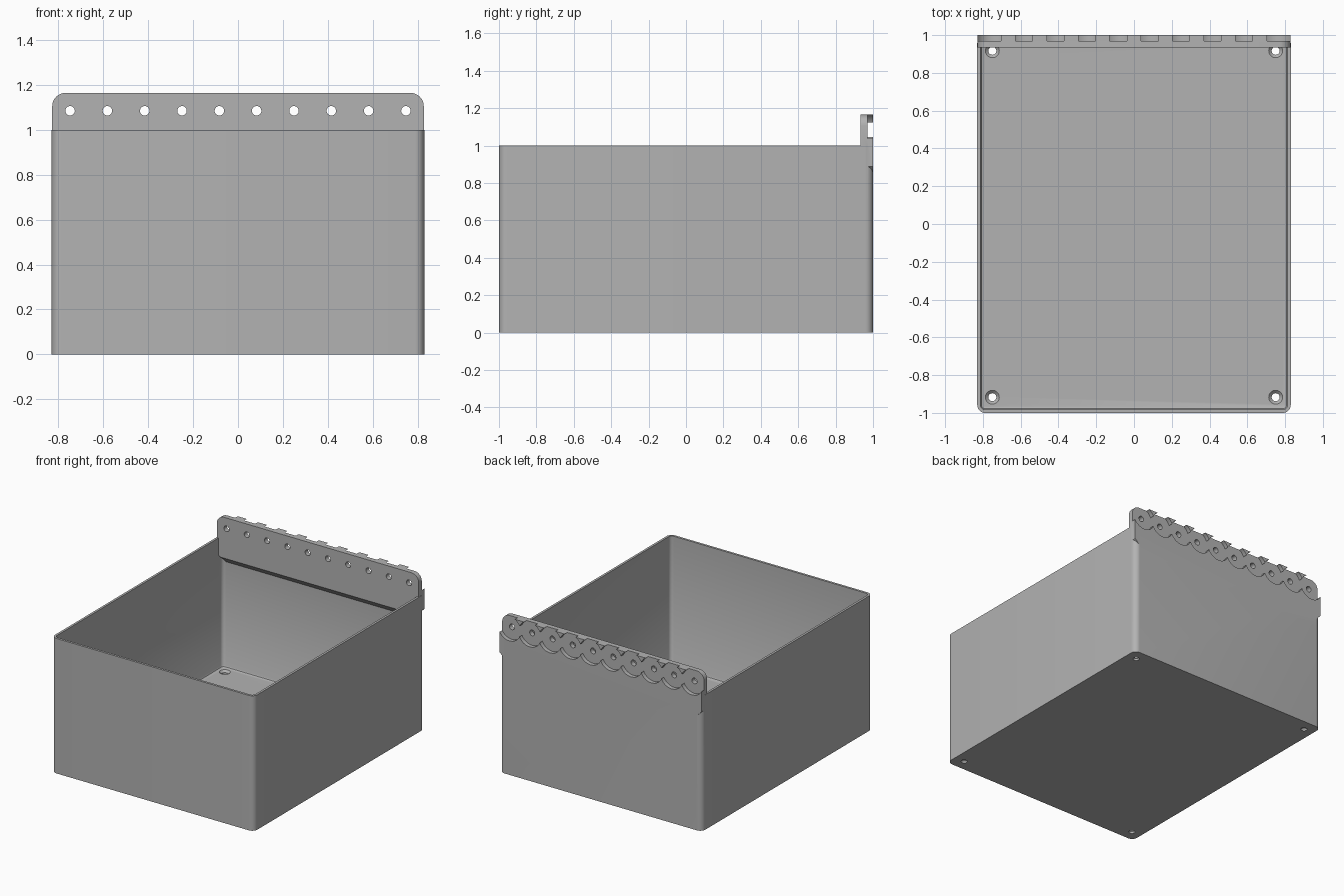
import bpy
import bmesh
import math
from mathutils import Matrix, Vector

if "Cube" in bpy.data.objects:
    bpy.data.objects.remove(bpy.data.objects["Cube"])

grey = bpy.data.materials.new("plain grey")
grey.use_nodes = True
colour = (0.45, 0.45, 0.45, 1)
grey.diffuse_color = colour
grey.node_tree.nodes["Principled BSDF"].inputs["Base Color"].default_value = colour

HALF_X, HALF_Y, CORNER, WALL = 0.83, 1.0, 0.042, 0.017
PITCH, HOLE_Z = 0.1663, 1.085


def make_object(name, bm):
    bmesh.ops.recalc_face_normals(bm, faces=bm.faces)
    mesh = bpy.data.meshes.new(name)
    bm.to_mesh(mesh)
    bm.free()
    mesh.materials.append(grey)
    obj = bpy.data.objects.new(name, mesh)
    bpy.context.collection.objects.link(obj)
    return obj


def rounded_rect(hx, hy, r, steps=8):
    points = []
    for i, (sx, sy) in enumerate([(1, 1), (-1, 1), (-1, -1), (1, -1)]):
        for k in range(steps + 1):
            a = (i + k / steps) * math.pi / 2
            points.append((sx * (hx - r) + r * math.cos(a), sy * (hy - r) + r * math.sin(a)))
    return points


def loft(name, rings):
    """Closed solid through matching rings of 3D points."""
    bm = bmesh.new()
    loops = [[bm.verts.new(p) for p in ring] for ring in rings]
    n = len(loops[0])
    for a, b in zip(loops, loops[1:]):
        for i in range(n):
            j = (i + 1) % n
            bm.faces.new((a[i], a[j], b[j], b[i]))
    bm.faces.new(loops[0])
    bm.faces.new(loops[-1])
    return make_object(name, bm)


def tray_solid(name, levels):
    """Rounded rectangles, each inset from the outer wall, stacked in z."""
    rings = []
    for z, inset in levels:
        outline = rounded_rect(HALF_X - inset, HALF_Y - inset, CORNER - inset)
        rings.append([(x, y, z) for x, y in outline])
    return loft(name, rings)


def rod(name, centre, r1, r2, depth, axis="Z"):
    bm = bmesh.new()
    turn = Matrix.Rotation(math.pi / 2, 4, "X") if axis == "Y" else Matrix()
    bmesh.ops.create_cone(bm, cap_ends=True, segments=48, radius1=r1, radius2=r2,
                          depth=depth, matrix=Matrix.Translation(Vector(centre)) @ turn)
    return make_object(name, bm)


def combine(obj, other, operation):
    mod = obj.modifiers.new("cut", "BOOLEAN")
    mod.operation, mod.solver, mod.object = operation, "EXACT", other
    bpy.context.view_layer.objects.active = obj
    bpy.ops.object.modifier_apply(modifier=mod.name)
    bpy.data.objects.remove(other)


# Open box with a softened floor edge
box = tray_solid("storage_box", [(0, 0), (1, 0)])
cavity = tray_solid("cavity_cutter", [(0.03, 0.03), (0.034, 0.022), (0.043, WALL), (1.2, WALL)])
combine(box, cavity, "DIFFERENCE")

# Hinge flange: side profile, sloped underneath, trimmed to the rear outline
side = [(0.934, 1.165), (1, 1.165), (1, 0.8), (0.985, 0.81), (0.934, 0.862)]
flange = loft("hinge_flange", [[(x, y, z) for y, z in side] for x in (-0.9, 0.9)])
half = [(0.79, 0.7), (0.79, 0.85), (0.828, 0.888)]
half += [(0.768 + 0.06 * math.cos(a), 1.105 + 0.06 * math.sin(a))
         for a in (math.pi / 2 * k / 8 for k in range(9))]
outline = half + [(-x, z) for x, z in reversed(half)]
trim = loft("flange_trim", [[(x, y, z) for x, z in outline] for y in (0.8, 1.1)])
combine(flange, trim, "INTERSECT")
combine(box, flange, "UNION")

# Round knuckle recesses and pin holes along the flange
for i in range(10):
    x = (i - 4.5) * PITCH
    combine(box, rod("recess_cutter", (x, 1.02, HOLE_Z), 0.092, 0.092, 0.1, "Y"), "DIFFERENCE")
    combine(box, rod("pin_cutter", (x, 0.95, HOLE_Z), 0.021, 0.021, 0.2, "Y"), "DIFFERENCE")

# Countersunk screw holes in the floor
for sx in (-1, 1):
    for sy in (-1, 1):
        spot = (sx * 0.75, sy * 0.917)
        combine(box, rod("screw_cutter", (*spot, 0), 0.021, 0.021, 0.2), "DIFFERENCE")
        combine(box, rod("sink_cutter", (*spot, 0.025), 0.021, 0.042, 0.02), "DIFFERENCE")

# Smooth corners, crisp edges
bpy.ops.object.select_all(action="DESELECT")
box.select_set(True)
bpy.context.view_layer.objects.active = box
bpy.ops.object.shade_smooth_by_angle(angle=math.radians(30))
